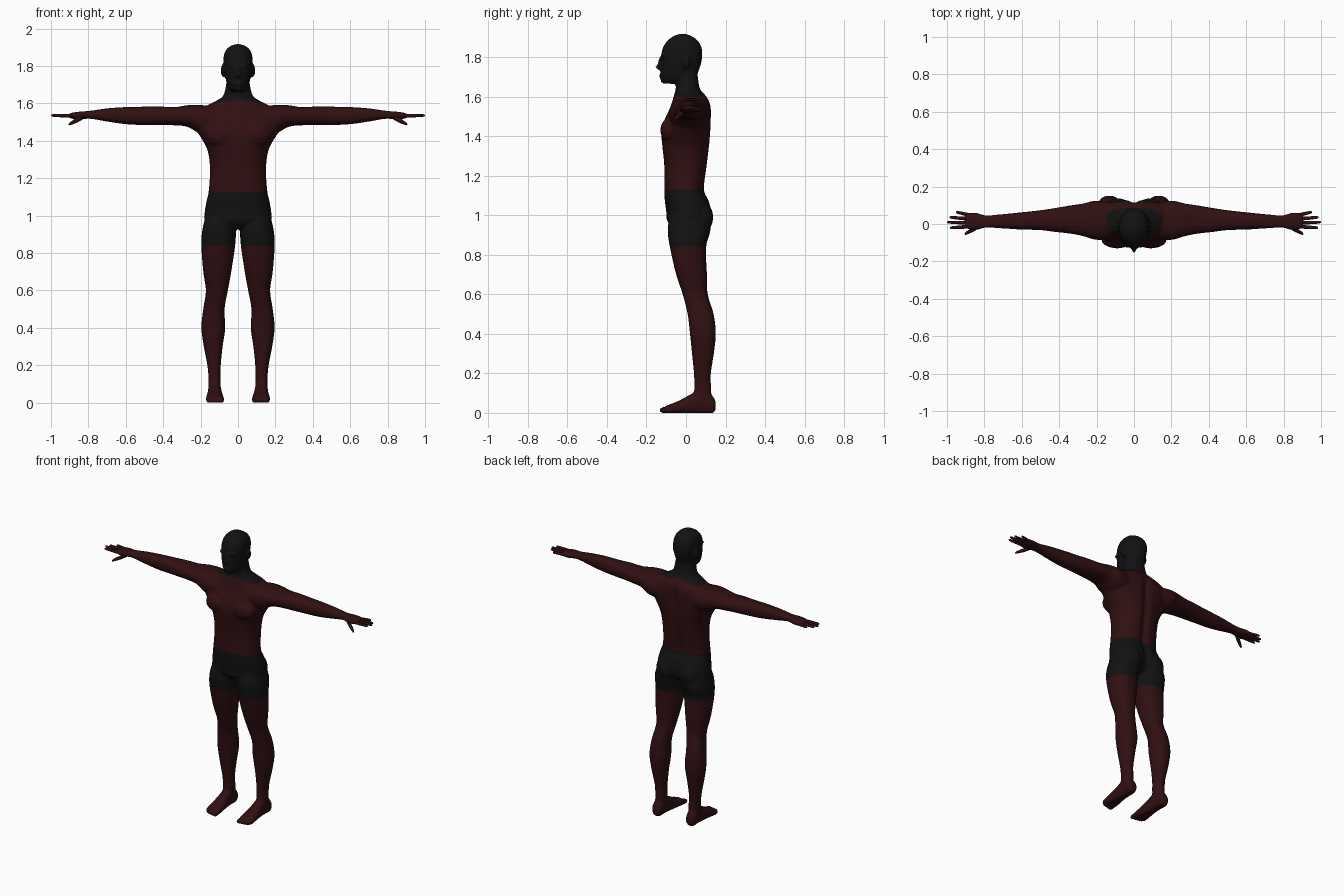
import bpy, bmesh, math
from mathutils import Matrix, Vector

if "Cube" in bpy.data.objects:
    bpy.data.objects.remove(bpy.data.objects["Cube"])


def material(name, rgb):
    m = bpy.data.materials.new(name)
    m.use_nodes = True
    m.diffuse_color = (*rgb, 1)
    m.node_tree.nodes["Principled BSDF"].inputs["Base Color"].default_value = (*rgb, 1)
    return m


SKIN = material("dark red skin", (0.03, 0.005, 0.006))
BLACK = material("soft black", (0.006, 0.006, 0.006))


def spline(a, b, c, d, t):
    """Smooth in-between section of four neighbouring sections."""
    return [q + t * (r - p + t * (2 * p - 5 * q + 4 * r - s + t * (3 * (q - r) + s - p)) / 1) / 2
            for p, q, r, s in zip(a, b, c, d)]


def loft(bm, rings, axis, side=1, power=2.3, sides=32, steps=4):
    """Skin rounded sections (position, a0, a1, b0, b1) along an axis."""
    dense = []
    for i in range(len(rings) - 1):
        quad = [rings[max(0, min(len(rings) - 1, i + k))] for k in (-1, 0, 1, 2)]
        dense += [spline(*quad, k / steps) for k in range(steps)]
    dense.append(rings[-1])
    loops = []
    for t, a0, a1, b0, b1 in dense:
        loop = []
        for k in range(sides):
            ang = math.tau * k / sides
            c, s = math.cos(ang), math.sin(ang)
            a = (a0 + a1) / 2 + (a1 - a0) / 2 * math.copysign(abs(c) ** (2 / power), c)
            b = (b0 + b1) / 2 + (b1 - b0) / 2 * math.copysign(abs(s) ** (2 / power), s)
            x, y, z = {"x": (t, a, b), "y": (a, t, b), "z": (a, b, t)}[axis]
            loop.append(bm.verts.new((side * x, y, z)))
        loops.append(loop)
    for p, q in zip(loops, loops[1:]):
        for k in range(sides):
            n = (k + 1) % sides
            bm.faces.new((p[k], p[n], q[n], q[k]))
    bm.faces.new(loops[0])
    bm.faces.new(loops[-1])


def blob(bm, centre, size):
    m = Matrix.Translation(centre) @ Matrix.Diagonal((*size, 1))
    bmesh.ops.create_uvsphere(bm, u_segments=24, v_segments=16, radius=1, matrix=m)


def finish(name, bm, mats):
    bmesh.ops.recalc_face_normals(bm, faces=bm.faces)
    me = bpy.data.meshes.new(name)
    bm.to_mesh(me)
    bm.free()
    for m in mats:
        me.materials.append(m)
    me.polygons.foreach_set("use_smooth", [True] * len(me.polygons))
    ob = bpy.data.objects.new(name, me)
    bpy.context.scene.collection.objects.link(ob)
    return ob


# Sections: height, half width, front, back
torso = [(.93, .13, -.06, .08), (.97, .178, -.095, .12), (1.02, .178, -.1, .13),
         (1.08, .168, -.108, .115), (1.13, .157, -.11, .094), (1.25, .15, -.11, .108),
         (1.35, .163, -.12, .12), (1.42, .2, -.125, .125), (1.48, .235, -.11, .127),
         (1.54, .22, -.082, .127), (1.58, .18, -.068, .117), (1.61, .125, -.06, .095),
         (1.64, .08, -.052, .07), (1.7, .064, -.05, .06), (1.75, .055, -.04, .055)]
head = [(1.665, .03, -.115, -.02), (1.69, .053, -.126, .04), (1.74, .068, -.128, .068),
        (1.79, .075, -.126, .081), (1.84, .078, -.12, .081), (1.88, .068, -.097, .062),
        (1.905, .044, -.065, .03), (1.917, .015, -.035, 0)]
# Sections: height, inner, outer, front, back
leg = [(1.0, .01, .17, -.08, .11), (.93, .01, .19, -.093, .125), (.84, .015, .196, -.082, .102),
       (.7, .036, .186, -.05, .106), (.6, .054, .172, -.017, .11), (.5, .072, .186, .008, .14),
       (.4, .068, .196, .02, .151), (.3, .082, .183, .03, .141), (.2, .092, .164, .04, .126),
       (.13, .092, .158, .042, .127), (.05, .095, .158, .04, .13)]
# Sections: distance back, inner, outer, bottom, top
foot = [(.15, .105, .147, .015, .06), (.13, .093, .16, -.006, .09), (.08, .09, .16, -.006, .12),
        (.02, .085, .163, -.006, .092), (-.04, .077, .17, -.006, .06),
        (-.09, .074, .172, -.006, .04), (-.112, .08, .16, -.004, .03)]
# Sections: distance out, front, back, bottom, top
arm = [(.1, -.08, .11, 1.44, 1.58), (.2, -.085, .125, 1.44, 1.592), (.27, -.066, .11, 1.475, 1.591),
       (.34, -.052, .1, 1.483, 1.58), (.42, -.043, .086, 1.484, 1.584), (.5, -.033, .074, 1.484, 1.583),
       (.6, -.03, .063, 1.489, 1.581), (.7, -.024, .053, 1.503, 1.574), (.79, -.02, .047, 1.518, 1.561),
       (.84, -.032, .06, 1.515, 1.557), (.88, -.03, .062, 1.517, 1.552), (.905, -.022, .057, 1.523, 1.546)]

bm = bmesh.new()
for part in (torso, head):
    loft(bm, [(z, -w, w, f, b) for z, w, f, b in part], "z")
# Face
blob(bm, (0, -.132, 1.75), (.014, .024, .016))
blob(bm, (0, -.128, 1.775), (.01, .014, .03))
blob(bm, (0, -.125, 1.705), (.026, .012, .012))
blob(bm, (0, -.113, 1.682), (.026, .016, .016))
for s in (1, -1):
    loft(bm, leg, "z", s)
    loft(bm, foot, "y", s)
    loft(bm, arm, "x", s)
    # Ears, brows, chest, buttocks, toes
    blob(bm, (s * .08, .0, 1.775), (.013, .02, .036))
    blob(bm, (s * .03, -.114, 1.805), (.028, .016, .01))
    blob(bm, (s * .09, -.085, 1.43), (.085, .045, .06))
    blob(bm, (s * .085, .07, .99), (.075, .068, .085))
    blob(bm, (s * .088, -.112, .014), (.014, .024, .017))
    for k in range(4):
        blob(bm, (s * (.111 + .016 * k), -.11 + .009 * k, .011), (.009, .02, .014))
body = finish("body", bm, [])

# Fuse the parts into one soft skin
fuse = body.modifiers.new("fuse", "REMESH")
fuse.mode = "VOXEL"
fuse.voxel_size = .007
soften = body.modifiers.new("soften", "SMOOTH")
soften.factor = .5
soften.iterations = 8
graph = bpy.context.evaluated_depsgraph_get()
fused = bpy.data.meshes.new_from_object(body.evaluated_get(graph))
bm = bmesh.new()
bm.from_mesh(fused)
bpy.data.objects.remove(body)

# Flat soles and spine groove
for v in bm.verts:
    v.co.z = max(v.co.z, 0)
    if v.co.y > .04 and .93 < v.co.z < 1.6:
        fade = min(1, (v.co.z - .93) / .05, (1.6 - v.co.z) / .08)
        v.co.y -= .018 * fade * math.exp(-(v.co.x / .025) ** 2)

# Crisp edges for shorts and neckline
HEM, WAIST, NECK, SLOPE = .84, 1.13, 1.622, .18
cuts = [((0, 0, HEM), (0, 0, 1)), ((0, 0, WAIST), (0, 0, 1)),
        ((0, 0, NECK), (SLOPE, 0, 1)), ((0, 0, NECK), (-SLOPE, 0, 1))]
for co, no in cuts:
    bmesh.ops.bisect_plane(bm, geom=bm.verts[:] + bm.edges[:] + bm.faces[:], dist=1e-5,
                           plane_co=co, plane_no=Vector(no).normalized())
for f in bm.faces:
    c = f.calc_center_median()
    shorts = HEM < c.z < WAIST
    hood = abs(c.x) < .15 and c.z > NECK - SLOPE * abs(c.x)
    f.material_index = int(shorts or hood)
finish("body", bm, [SKIN, BLACK])

# Fingers: base y, tip y, tip x
fingers = [(.048, .064, .952), (.027, .036, .987), (.006, .01, 1.0), (-.014, -.02, .985)]
for s, side in ((1, "left"), (-1, "right")):
    bm = bmesh.new()
    for y0, y1, tip in fingers:
        rings = []
        for t, r in ((0, .01), (.4, .0095), (.8, .008), (.95, .006), (1, .002)):
            x, y, z = .88 + (tip - .88) * t, y0 + (y1 - y0) * t, 1.534 + .002 * t
            rings.append((x, y - r, y + r, z - r, z + r))
        loft(bm, rings, "x", s, 2, 12, 2)
    # Thumb
    rings = []
    for t, r in ((0, .012), (.4, .014), (.8, .01), (.95, .007), (1, .002)):
        x, y, z = .825 + .08 * t, -.008 - .046 * t, 1.53 - .042 * t
        rings.append((x, y - r, y + r, z - r, z + r))
    loft(bm, rings, "x", s, 2, 12, 2)
    finish(side + "_fingers", bm, [SKIN])
